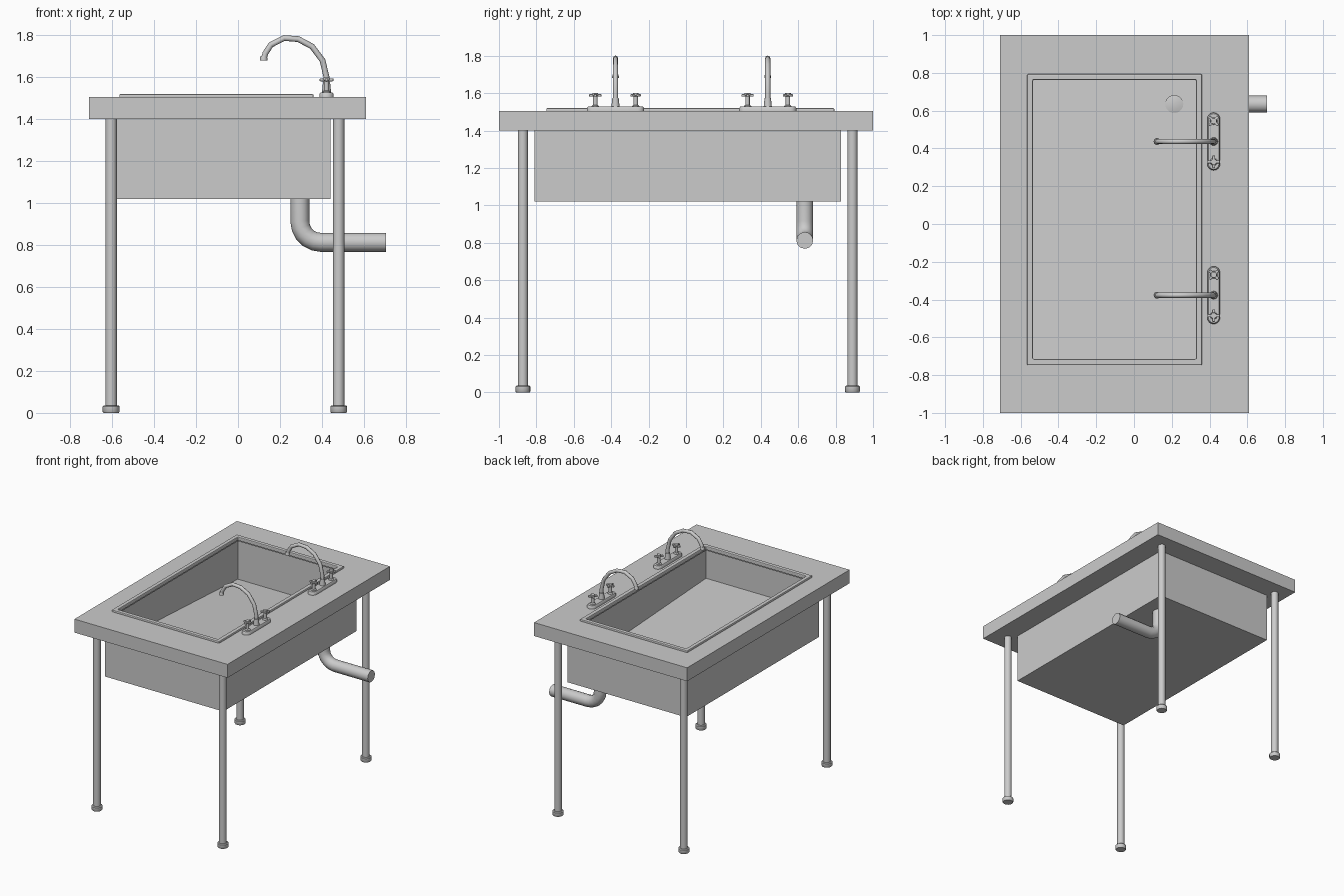
import bpy, bmesh
from math import cos, sin, pi, radians
from mathutils import Matrix

if "Cube" in bpy.data.objects:
    bpy.data.objects.remove(bpy.data.objects["Cube"])


def finish(name, bm, bevel=0.0, segments=2, smooth=False):
    bmesh.ops.recalc_face_normals(bm, faces=bm.faces)
    mesh = bpy.data.meshes.new(name)
    bm.to_mesh(mesh)
    bm.free()
    ob = bpy.data.objects.new(name, mesh)
    bpy.context.collection.objects.link(ob)
    if bevel:
        m = ob.modifiers.new("bevel", "BEVEL")
        m.width, m.segments = bevel, segments
    if smooth:
        bpy.ops.object.select_all(action="DESELECT")
        ob.select_set(True)
        bpy.context.view_layer.objects.active = ob
        bpy.ops.object.shade_smooth_by_angle(angle=radians(40))
    return ob


def rect(bm, r, z):
    x0, x1, y0, y1 = r
    return [bm.verts.new((x, y, z)) for x, y in ((x0, y0), (x1, y0), (x1, y1), (x0, y1))]


def bridge(bm, a, b):
    n = len(a)
    for i in range(n):
        bm.faces.new((a[i], a[(i + 1) % n], b[(i + 1) % n], b[i]))


def frame(name, outer, inner, z0, z1, bevel=0.0):
    bm = bmesh.new()
    loops = [rect(bm, outer, z0), rect(bm, outer, z1), rect(bm, inner, z1), rect(bm, inner, z0)]
    for i in range(4):
        bridge(bm, loops[i], loops[(i + 1) % 4])
    return finish(name, bm, bevel)


def lathe(name, profile, loc, sides=16):
    # profile of (radius, height) turned around z
    bm = bmesh.new()
    rings = [[bm.verts.new((loc[0] + r * cos(2 * pi * i / sides),
                            loc[1] + r * sin(2 * pi * i / sides), loc[2] + z))
              for i in range(sides)] for r, z in profile]
    for a, b in zip(rings, rings[1:]):
        bridge(bm, a, b)
    bm.faces.new(rings[0])
    bm.faces.new(rings[-1])
    return finish(name, bm, smooth=True)


def tube(name, points, radius, y, res=2):
    # pipe along an x-z path
    cu = bpy.data.curves.new(name, "CURVE")
    cu.dimensions = "3D"
    cu.bevel_depth, cu.bevel_resolution, cu.use_fill_caps = radius, res, True
    sp = cu.splines.new("POLY")
    sp.points.add(len(points) - 1)
    for p, (x, z) in zip(sp.points, points):
        p.co = (x, y, z, 1)
    ob = bpy.data.objects.new(name, cu)
    bpy.context.collection.objects.link(ob)
    bpy.ops.object.select_all(action="DESELECT")
    ob.select_set(True)
    bpy.context.view_layer.objects.active = ob
    bpy.ops.object.convert(target="MESH")
    bpy.ops.object.shade_smooth_by_angle(angle=radians(50))


# Countertop and raised rim
INNER = (-0.535, 0.328, -0.715, 0.762)
frame("countertop", (-0.71, 0.61, -1, 1), (-0.55, 0.343, -0.73, 0.777), 1.40, 1.505)
frame("basin_rim", (-0.566, 0.36, -0.747, 0.793), INNER, 1.49, 1.52, 0.006)

# Basin interior, floor falling towards the drain end
bm = bmesh.new()
top, low = rect(bm, INNER, 1.49), rect(bm, INNER, 1.19)
for v in low[:2]:
    v.co.z = 1.27
bridge(bm, top, low)
bm.faces.new(low)
liner = finish("basin_interior", bm)
liner.data.flip_normals()

# Basin outer casing, open under the countertop
bm = bmesh.new()
case = (-0.58, 0.44, -0.81, 0.83)
top, low = rect(bm, case, 1.40), rect(bm, case, 1.02)
bridge(bm, low, top)
bm.faces.new(low)
finish("basin_casing", bm)

# Legs with feet
for xn, x in (("left", -0.605), ("right", 0.48)):
    for yn, y in (("front", -0.872), ("back", 0.89)):
        lathe(f"{yn}_{xn}_leg", [(0.027, 0.02), (0.027, 1.41)], (x, y, 0))
        lathe(f"{yn}_{xn}_foot", [(0.036, 0), (0.04, 0.005), (0.04, 0.031), (0.035, 0.036)], (x, y, 0))

# Drain and waste pipe
lathe("drain_cover", [(0.048, -0.01), (0.048, 0.004), (0.03, 0.008), (0.01, 0.01)], (0.213, 0.635, 1.20), 20)
bend = [(0.395 - 0.1 * cos(a * pi / 10), 0.913 - 0.1 * sin(a * pi / 10)) for a in range(6)]
tube("waste_pipe", [(0.295, 1.06)] + bend + [(0.705, 0.813)], 0.045, 0.635, 4)


def cross_handle(name, x, y, turn):
    bm = bmesh.new()
    for k in range(2):
        m = (Matrix.Translation((x, y, 1.588)) @ Matrix.Rotation(turn + k * pi / 2, 4, "Z")
             @ Matrix.Diagonal((0.066, 0.016, 0.014, 1)))
        bmesh.ops.create_cube(bm, size=1, matrix=m)
    finish(name, bm, 0.004)


def faucet(tag, y):
    x = 0.422
    # rounded base plate
    bm = bmesh.new()
    rings = []
    for r, z in ((0.034, 1.5), (0.034, 1.52), (0.028, 1.528)):
        ring = []
        for side in (1, -1):
            for i in range(9):
                a = i * pi / 8 + (0 if side > 0 else pi)
                ring.append(bm.verts.new((x + r * cos(a), y + side * 0.119 + r * sin(a), z)))
        rings.append(ring)
    for a, b in zip(rings, rings[1:]):
        bridge(bm, a, b)
    bm.faces.new(rings[0])
    bm.faces.new(rings[-1])
    finish(f"{tag}_faucet_base", bm, smooth=True)
    # gooseneck spout
    tube(f"{tag}_spout", [(x, 1.52), (x, 1.60), (0.403, 1.68), (0.353, 1.747), (0.287, 1.782),
                          (0.22, 1.787), (0.157, 1.755), (0.131, 1.715), (0.122, 1.685)], 0.014, y)
    lathe(f"{tag}_spout_collar", [(0.022, 0), (0.02, 0.02), (0.017, 0.05)], (x, y, 1.525))
    lathe(f"{tag}_spout_tip", [(0.018, 0), (0.018, 0.01), (0.014, 0.022)], (0.122, y, 1.68))
    # valves with cross handles
    for n, dy, turn in (("back", 0.108, pi / 4), ("front", -0.108, 0)):
        lathe(f"{tag}_{n}_valve", [(0.02, 0), (0.02, 0.006), (0.012, 0.012), (0.012, 0.058),
                                   (0.017, 0.062), (0.015, 0.075)], (x, y + dy, 1.525))
        cross_handle(f"{tag}_{n}_handle", x, y + dy, turn)


faucet("front", -0.377)
faucet("back", 0.437)
